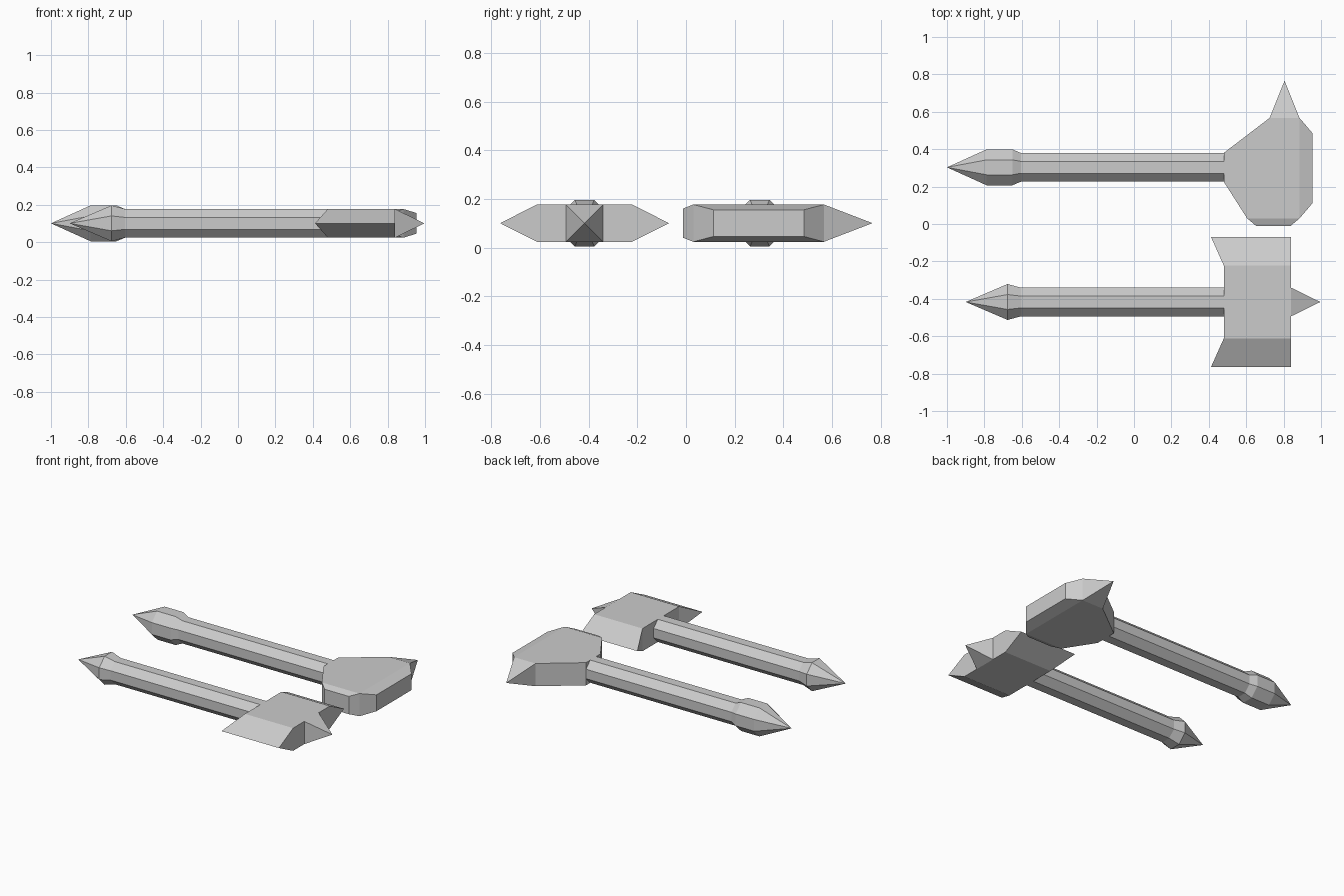
import bpy, bmesh, math

if "Cube" in bpy.data.objects:
    bpy.data.objects.remove(bpy.data.objects["Cube"])

Z = 0.101          # height of the centre plane
H = 0.0765         # half thickness of handles and heads

steel = bpy.data.materials.new("grey_steel")
steel.diffuse_color = (0.6, 0.6, 0.6, 1)
steel.use_nodes = True
steel.node_tree.nodes["Principled BSDF"].inputs["Base Color"].default_value = steel.diffuse_color


def finish(bm, name):
    bmesh.ops.remove_doubles(bm, verts=bm.verts, dist=1e-5)
    bmesh.ops.dissolve_limit(bm, angle_limit=0.01, verts=bm.verts, edges=bm.edges)
    bmesh.ops.recalc_face_normals(bm, faces=bm.faces)
    mesh = bpy.data.meshes.new(name)
    bm.to_mesh(mesh)
    bm.free()
    mesh.materials.append(steel)
    obj = bpy.data.objects.new(name, mesh)
    bpy.context.collection.objects.link(obj)
    return obj


def loft(name, rings):
    """Skin a list of rings with equal point counts, open at both ends."""
    bm = bmesh.new()
    rows = [[bm.verts.new(p) for p in ring] for ring in rings]
    n = len(rows[0])
    for a, b in zip(rows, rows[1:]):
        for i in range(n):
            j = (i + 1) % n
            bm.faces.new((a[i], a[j], b[j], b[i]))
    bmesh.ops.dissolve_degenerate(bm, dist=1e-5, edges=bm.edges)
    return finish(bm, name)


def octagon(x, y, apothem):
    r = apothem / math.cos(math.pi / 8)
    return [(x, y + r * math.cos(a), Z + r * math.sin(a))
            for a in (math.pi / 8 + k * math.pi / 4 for k in range(8))]


def handle(name, y, profile):
    return loft(name, [octagon(x, y, r) for x, r in profile])


AXE_Y, HAM_Y = -0.417, 0.303

# Octagonal handles with flared, pointed pommels
handle("axe_handle", AXE_Y, [(0.482, H), (-0.604, H), (-0.676, 0.096), (-0.9, 0)])
handle("hammer_handle", HAM_Y, [(0.482, H), (-0.604, H), (-0.65, 0.096),
                                (-0.788, 0.096), (-1.0, 0)])


# Double-bladed axe head: block tapering to a flared edge on each side
def blade_ring(y, x0, h, x1=0.84):
    return [(x0, y, Z - h), (x1, y, Z - h), (x1, y, Z + h), (x0, y, Z + h)]


loft("axe_head", [blade_ring(AXE_Y - 0.347, 0.412, 0), blade_ring(AXE_Y - 0.195, 0.48, H),
                  blade_ring(AXE_Y + 0.195, 0.48, H), blade_ring(AXE_Y + 0.347, 0.412, 0)])

# Axe end spike
corners = [(-1, -1), (1, -1), (1, 1), (-1, 1)]
loft("axe_spike", [[(0.84, AXE_Y + a * H, Z + b * H) for a, b in corners],
                   [(0.996, AXE_Y, Z)] * 4])

# Hammer head: convex block with bevelled striking face and end
outline = [(0.48, 0.38, H), (0.725, 0.567, H), (0.885, 0.567, H), (0.955, 0.485, 0.055),
           (0.955, 0.112, 0.055), (0.885, 0.03, H), (0.835, -0.012, 0.06),
           (0.655, -0.012, 0.06), (0.605, 0.03, H), (0.48, 0.226, H)]
bm = bmesh.new()
for x, y, h in outline:
    for s in (-1, 1):
        bm.verts.new((x, y, Z + s * h))
bmesh.ops.convex_hull(bm, input=bm.verts)
# open the side that the spike grows from
hidden = [f for f in bm.faces if all(v.co.y > 0.566 for v in f.verts)]
bmesh.ops.delete(bm, geom=hidden, context='FACES_ONLY')
finish(bm, "hammer_head")

# Hammer back spike
loft("hammer_spike", [[(0.805 + a * 0.08, 0.567, Z + b * H) for a, b in corners],
                      [(0.805, 0.766, Z)] * 4])
